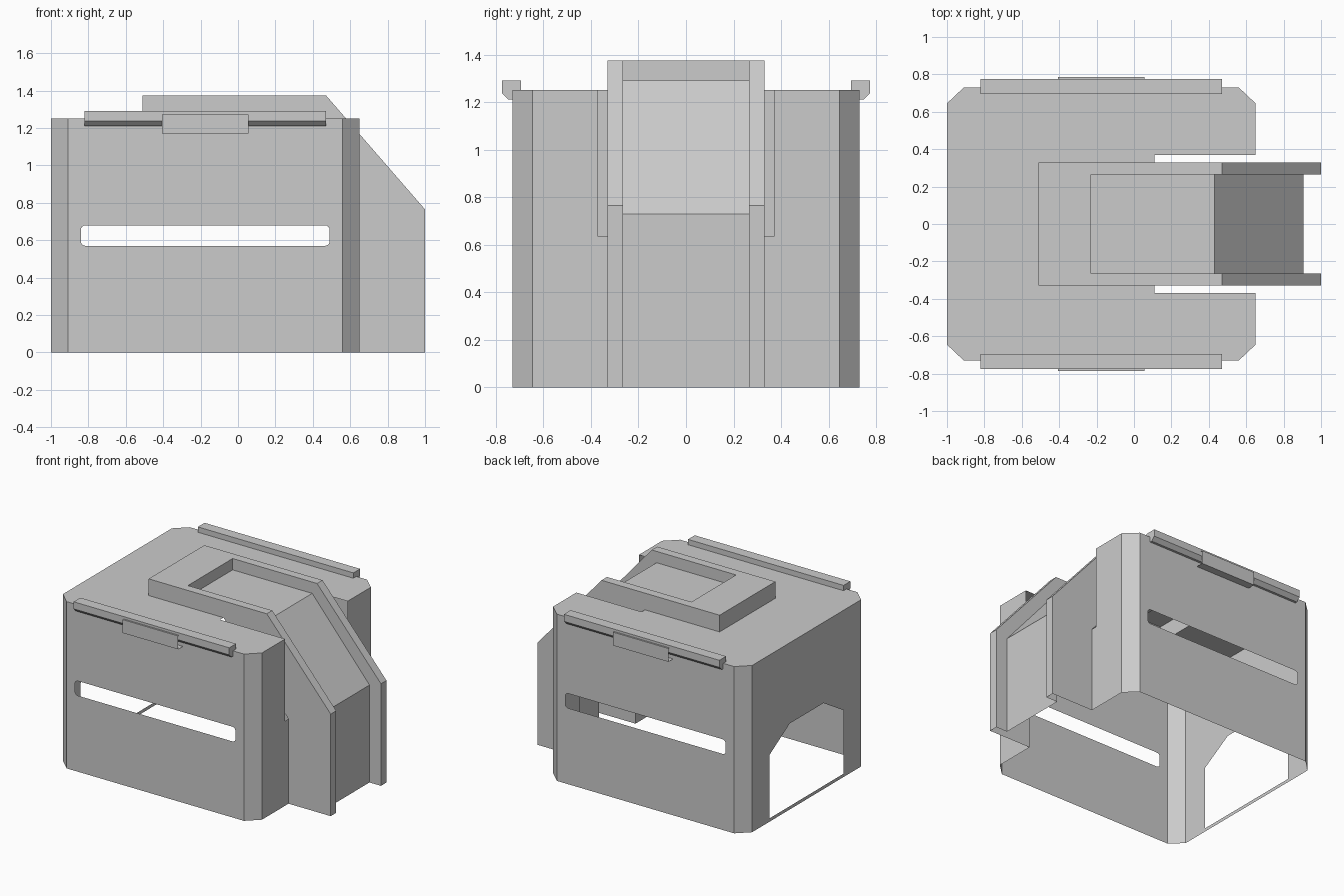
import bpy, bmesh, math
from mathutils import Vector

if "Cube" in bpy.data.objects:
    bpy.data.objects.remove(bpy.data.objects["Cube"])


def finish(name, bm):
    bmesh.ops.remove_doubles(bm, verts=bm.verts[:], dist=0.0005)
    bmesh.ops.recalc_face_normals(bm, faces=bm.faces[:])
    me = bpy.data.meshes.new(name)
    bm.to_mesh(me)
    bm.free()
    ob = bpy.data.objects.new(name, me)
    bpy.context.collection.objects.link(ob)
    return ob


def panel(bm, loops, place, normal):
    """Flat sheet from an outline plus optional hole loops."""
    edges = []
    for loop in loops:
        vs = [bm.verts.new(place(a, b)) for a, b in loop]
        edges += [bm.edges.new((vs[i - 1], vs[i])) for i in range(len(vs))]
    bmesh.ops.triangle_fill(bm, use_beauty=True, use_dissolve=False,
                            edges=edges, normal=Vector(normal))


def strip(bm, path, place, w0, w1):
    """Sheet sweeping an open path across a width."""
    rows = [[bm.verts.new(place(a, b, w)) for w in (w0, w1)] for a, b in path]
    for p, q in zip(rows, rows[1:]):
        bm.faces.new((p[0], p[1], q[1], q[0]))


def rounded_rect(x0, x1, z0, z1, r, n=4):
    pts = []
    for cx, cz, a0 in ((x1 - r, z1 - r, 0), (x0 + r, z1 - r, 90),
                       (x0 + r, z0 + r, 180), (x1 - r, z0 + r, 270)):
        for i in range(n + 1):
            a = math.radians(a0 + 90 * i / n)
            pts.append((cx + r * math.cos(a), cz + r * math.sin(a)))
    return pts


def mirrored(half):
    """Close a half outline across its second axis-free coordinate (b -> -b)."""
    return half + [(a, -b) for a, b in reversed(half)]


H = 1.25          # housing height
X0, X1, Y = -1.0, 0.65, 0.73
XA, XB, YC = -0.91, 0.56, 0.645   # chamfer ends

# Housing shell, open underneath
bm = bmesh.new()
slot = rounded_rect(-0.84, 0.49, 0.57, 0.68, 0.025)
for s in (-1, 1):
    # long slotted wall
    panel(bm, [[(XA, 0), (XB, 0), (XB, H), (XA, H)], slot],
          lambda a, b: (a, s * Y, b), (0, s, 0))
    # corner chamfers
    for xa, xb in ((X0, XA), (X1, XB)):
        strip(bm, [(xa, YC), (xb, Y)], lambda a, b, w: (a, s * b, w), 0, H)
    # right wall beside the duct, with the clearance gap
    panel(bm, [[(0.33, 0), (YC, 0), (YC, H), (0.37, H), (0.37, 0.635), (0.33, 0.635)]],
          lambda a, b: (X1, s * a, b), (1, 0, 0))
# left wall with access opening
opening = [(-0.44, 0.025), (0.44, 0.025), (0.44, 0.5), (0.2, 0.645), (-0.2, 0.645), (-0.44, 0.5)]
panel(bm, [[(-YC, 0), (YC, 0), (YC, H), (-YC, H)], opening],
      lambda a, b: (X0, a, b), (-1, 0, 0))
# top sheet cut out under the duct
top = mirrored([(-0.51, 0.33), (0.11, 0.33), (0.11, 0.37), (X1, 0.37),
                (X1, YC), (XB, Y), (XA, Y), (X0, YC)])
panel(bm, [top], lambda a, b: (a, b, H), (0, 0, 1))
finish("housing", bm)

# Duct hood with raised flanges around a recessed channel
outer = [(-0.51, H), (-0.51, 1.375), (-0.23, 1.375), (0.47, 1.375), (1.0, 0.765), (1.0, 0)]
inner = [(-0.23, 1.29), (0.43, 1.29), (0.905, 0.73), (0.905, 0)]
bm = bmesh.new()
across = lambda a, b, w: (a, w, b)
strip(bm, outer[:3] + inner, across, -0.265, 0.265)
for s in (-1, 1):
    strip(bm, outer, across, s * 0.265, s * 0.33)
    panel(bm, [outer[2:] + inner[::-1]], lambda a, b: (a, s * 0.265, b), (0, s, 0))
    panel(bm, [outer + [(X1, 0), (X1, 0.635), (0.11, H)]],
          lambda a, b: (a, s * 0.33, b), (0, s, 0))
finish("duct_hood", bm)

# Top rails and their clips, front and back
rail = [(0.695, 1.29), (0.775, 1.29), (0.775, 1.237), (0.747, 1.21),
        (0.73, 1.21), (0.73, H), (0.695, H)]
clip = [(0.775, 1.272), (0.787, 1.272), (0.787, 1.172), (0.73, 1.172)]
for s, side in ((-1, "front"), (1, "back")):
    along = lambda a, b, w: (w, s * a, b)
    bm = bmesh.new()
    strip(bm, rail + rail[:1], along, -0.82, 0.47)
    for x in (-0.82, 0.47):
        panel(bm, [rail], lambda a, b: (x, s * a, b), (1, 0, 0))
    finish(side + "_rail", bm)
    bm = bmesh.new()
    strip(bm, clip, along, -0.405, 0.055)
    finish(side + "_clip", bm)
